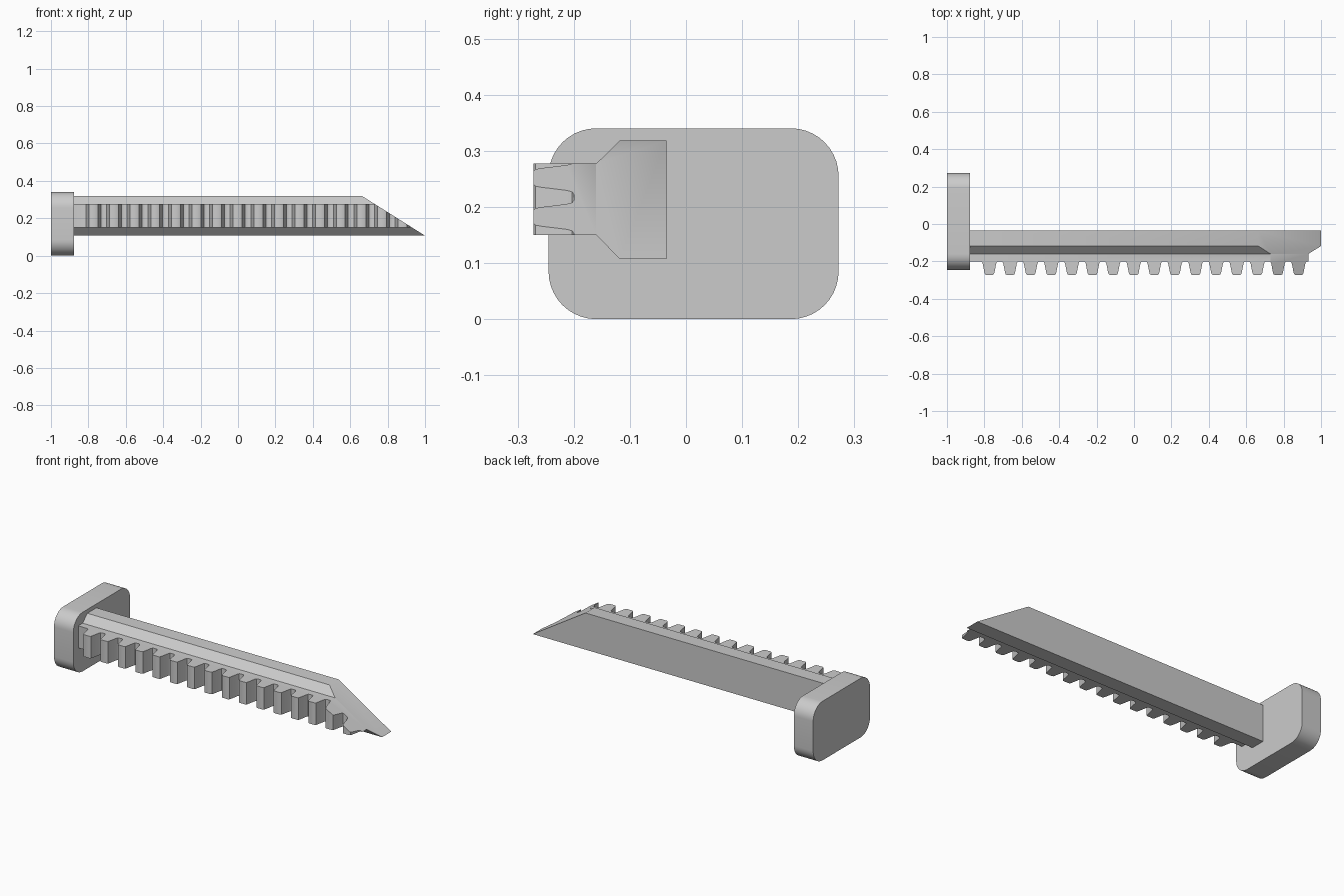
import bpy, bmesh, math
from mathutils import Vector

cube = bpy.data.objects.get("Cube")
if cube:
    bpy.data.objects.remove(cube, do_unlink=True)

grey = bpy.data.materials.new("plain_grey")
grey.use_nodes = True
grey.diffuse_color = (0.6, 0.6, 0.6, 1)
grey.node_tree.nodes["Principled BSDF"].inputs["Base Color"].default_value = (0.6, 0.6, 0.6, 1)

HEAD_FACE = -0.877
TIP_START, TIP_END = 0.665, 1.0
BOTTOM, TOP = 0.107, 0.318
RACK_LOW, RACK_HIGH = 0.15, 0.277


def prism(points, direction):
    """Extrude a closed outline along a direction."""
    bm = bmesh.new()
    face = bm.faces.new([bm.verts.new(p) for p in points])
    out = bmesh.ops.extrude_face_region(bm, geom=[face], use_keep_orig=True)
    moved = [g for g in out["geom"] if isinstance(g, bmesh.types.BMVert)]
    bmesh.ops.translate(bm, verts=moved, vec=direction)
    return bm


def cut_tip(bm):
    """Slice off the end along the sloping tip plane and cap it."""
    normal = Vector((TOP - BOTTOM, 0, TIP_END - TIP_START))
    cut = bmesh.ops.bisect_plane(
        bm, geom=bm.verts[:] + bm.edges[:] + bm.faces[:],
        plane_co=(TIP_END, 0, BOTTOM), plane_no=normal, clear_outer=True)
    edges = [g for g in cut["geom_cut"] if isinstance(g, bmesh.types.BMEdge)]
    bmesh.ops.holes_fill(bm, edges=edges, sides=0)


def finish(bm, name):
    bmesh.ops.recalc_face_normals(bm, faces=bm.faces[:])
    mesh = bpy.data.meshes.new(name)
    bm.to_mesh(mesh)
    bm.free()
    mesh.materials.append(grey)
    obj = bpy.data.objects.new(name, mesh)
    bpy.context.collection.objects.link(obj)
    bpy.ops.object.select_all(action="DESELECT")
    obj.select_set(True)
    bpy.context.view_layer.objects.active = obj
    bpy.ops.object.shade_smooth_by_angle(angle=math.radians(35))


# Rounded head plate
x0, x1, y0, y1, z1, r = -1.0, HEAD_FACE, -0.245, 0.272, 0.34, 0.085
outline = []
for i, (cy, cz) in enumerate([(y1 - r, z1 - r), (y0 + r, z1 - r), (y0 + r, r), (y1 - r, r)]):
    for step in range(11):
        a = math.radians(90 * i + 9 * step)
        outline.append((x0, cy + r * math.cos(a), cz + r * math.sin(a)))
finish(prism(outline, (x1 - x0, 0, 0)), "head_plate")

# Chamfered shaft with sloping tip
section = [(-0.035, BOTTOM), (-0.035, TOP), (-0.118, TOP),
           (-0.16, RACK_HIGH), (-0.16, RACK_LOW), (-0.118, BOTTOM)]
shaft = prism([(HEAD_FACE, y, z) for y, z in section], (2.1, 0, 0))
cut_tip(shaft)
finish(shaft, "shaft")

# Toothed rack along the front of the shaft
flank = [(-0.046, -0.2), (-0.040, -0.203), (-0.036, -0.212),
         (-0.027, -0.258), (-0.024, -0.268), (-0.018, -0.272)]
tooth = flank + [(-x, y) for x, y in reversed(flank)]
profile = [(HEAD_FACE, -0.16), (HEAD_FACE, -0.2)]
for n in range(16):
    profile += [(-0.773 + 0.1102 * n + x, y) for x, y in tooth]
profile += [(1.05, -0.2), (1.05, -0.16)]
rack = prism([(x, y, RACK_LOW) for x, y in profile], (0, 0, RACK_HIGH - RACK_LOW))
cut_tip(rack)
finish(rack, "toothed_rack")
